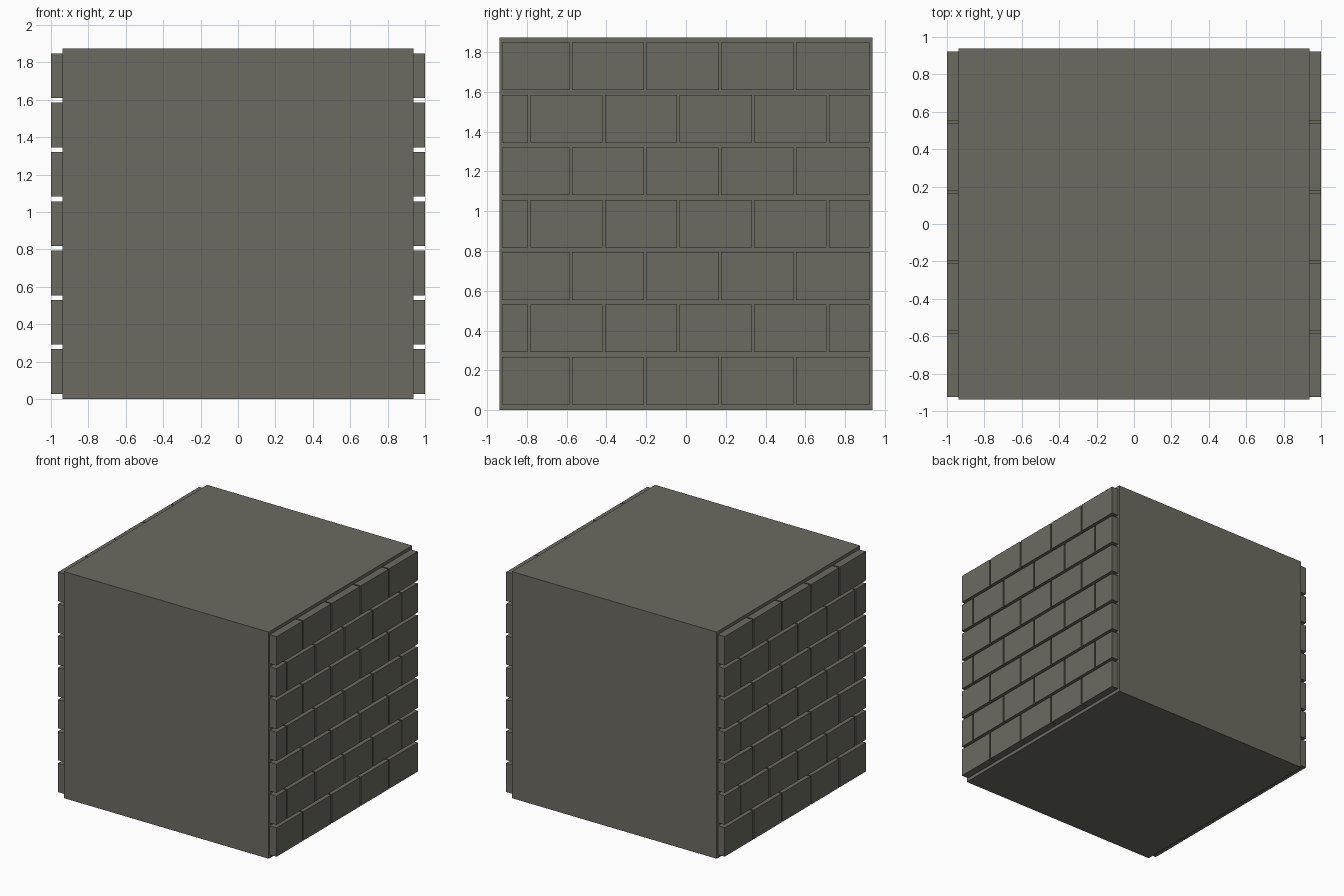
import bpy, bmesh

if "Cube" in bpy.data.objects:
    bpy.data.objects.remove(bpy.data.objects["Cube"])

stone = bpy.data.materials.new("grey stone")
stone.diffuse_color = (0.15, 0.147, 0.119, 1)
stone.use_nodes = True
stone.node_tree.nodes["Principled BSDF"].inputs["Base Color"].default_value = stone.diffuse_color


def add_box(bm, lo, hi):
    verts = bmesh.ops.create_cube(bm, size=1)["verts"]
    for v in verts:
        for i in range(3):
            v.co[i] = lo[i] if v.co[i] < 0 else hi[i]


def finish(bm, name):
    mesh = bpy.data.meshes.new(name)
    bm.to_mesh(mesh)
    bm.free()
    mesh.materials.append(stone)
    obj = bpy.data.objects.new(name, mesh)
    bpy.context.collection.objects.link(obj)
    return obj


# Solid wall block
CORE, HEIGHT = 0.9375, 1.875
bm = bmesh.new()
add_box(bm, (-CORE, -CORE, 0), (CORE, CORE, HEIGHT))
finish(bm, "wall_core")

# Running-bond bricks on the right side, trimmed at the wall ends
Y0, Y1, GAP, PITCH = -0.924, 0.922, 0.012, 0.375
ROW, BRICK_H, Z0 = 0.2635, 0.239, 0.028
bm = bmesh.new()
for row in range(7):
    first_joint = -0.579 if row % 2 == 0 else -0.788
    joints = [first_joint + PITCH * i for i in range(5)]
    joints = [j for j in joints if j < Y1 - 0.05]
    starts = [Y0] + [j + GAP / 2 for j in joints]
    ends = [j - GAP / 2 for j in joints] + [Y1]
    z = Z0 + row * ROW
    for a, b in zip(starts, ends):
        add_box(bm, (CORE, a, z), (1.0, b, z + BRICK_H))
bricks = finish(bm, "side_bricks")

# Same bricks on the left side
mirror = bricks.modifiers.new("mirror", "MIRROR")
mirror.use_axis = (True, False, False)
mirror.use_mirror_merge = False
